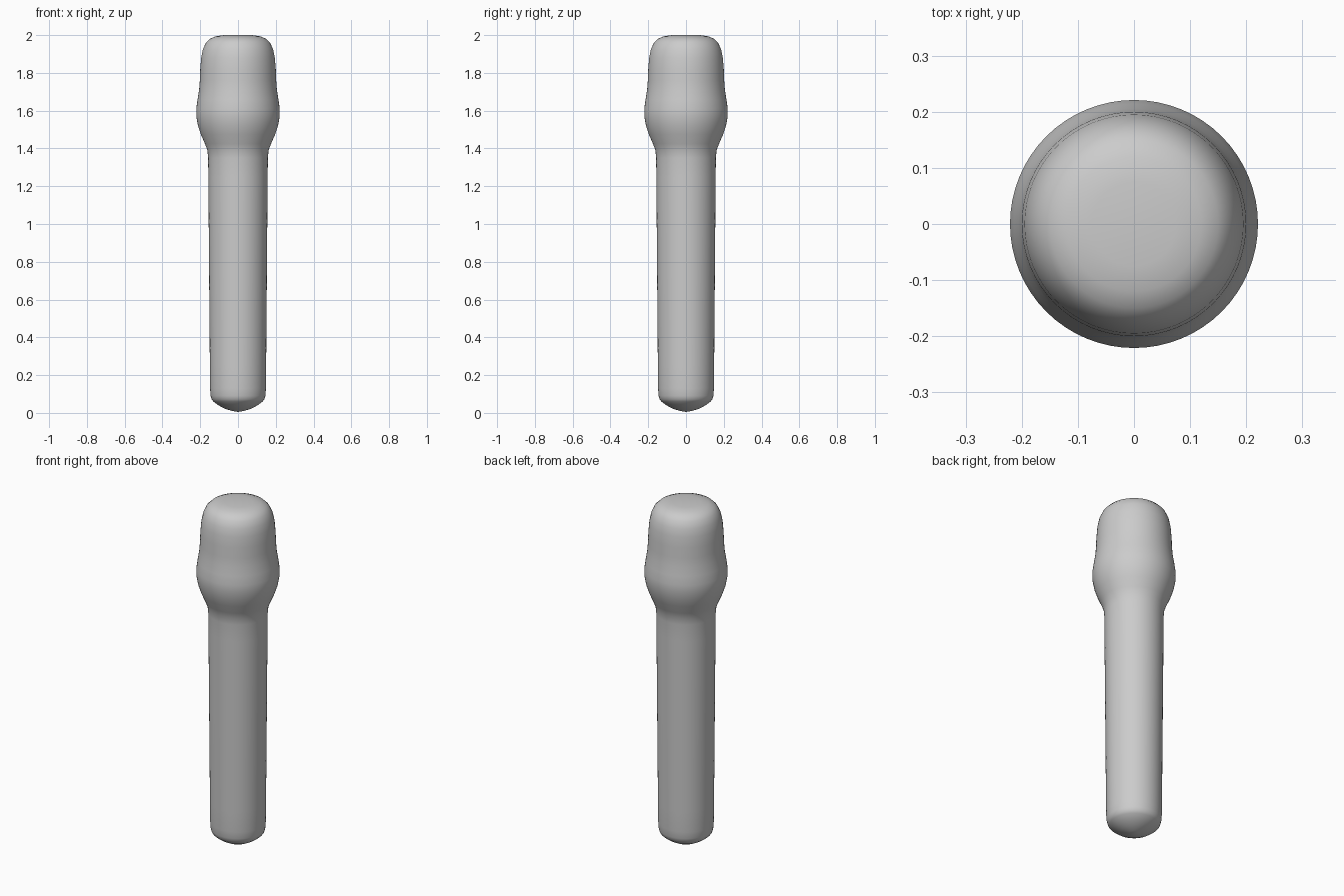
import bpy, bmesh, math

if "Cube" in bpy.data.objects:
    bpy.data.objects.remove(bpy.data.objects["Cube"])

# Silhouette (radius, height) of the turned body, from tip to crown
PROFILE = [(0, 0.005), (0.03, 0.01), (0.07, 0.022), (0.105, 0.041), (0.13, 0.06), (0.14, 0.072),
           (0.145, 0.09), (0.148, 0.13), (0.149, 0.25), (0.153, 0.75), (0.157, 1.25),
           (0.158, 1.35), (0.162, 1.39), (0.175, 1.425), (0.197, 1.475), (0.212, 1.52),
           (0.221, 1.57), (0.221, 1.61), (0.214, 1.66), (0.206, 1.71), (0.202, 1.76), (0.2, 1.82),
           (0.195, 1.88), (0.186, 1.925), (0.17, 1.96), (0.15, 1.98), (0.12, 1.993),
           (0.075, 2.0), (0, 2.0)]
SIDES = 64

grey = bpy.data.materials.new("warm_grey")
grey.diffuse_color = (0.6, 0.6, 0.6, 1)
grey.use_nodes = True
grey.node_tree.nodes["Principled BSDF"].inputs["Base Color"].default_value = grey.diffuse_color


def lathe(name, profile, material):
    """Spin a profile around z into a closed, smooth body."""
    bm = bmesh.new()
    verts = [bm.verts.new((r, 0, z)) for r, z in profile]
    edges = [bm.edges.new(pair) for pair in zip(verts, verts[1:])]
    bmesh.ops.spin(bm, geom=verts + edges, cent=(0, 0, 0), axis=(0, 0, 1),
                   angle=math.tau, steps=SIDES, use_duplicate=False)
    bmesh.ops.remove_doubles(bm, verts=bm.verts, dist=1e-4)
    bmesh.ops.recalc_face_normals(bm, faces=bm.faces)
    mesh = bpy.data.meshes.new(name)
    bm.to_mesh(mesh)
    bm.free()
    mesh.materials.append(material)
    obj = bpy.data.objects.new(name, mesh)
    bpy.context.collection.objects.link(obj)
    bpy.context.view_layer.objects.active = obj
    obj.select_set(True)
    bpy.ops.object.shade_smooth_by_angle(angle=math.radians(40))
    return obj


# Long handle, swollen collar and rounded head in one turned piece
lathe("turned_body", PROFILE, grey)
